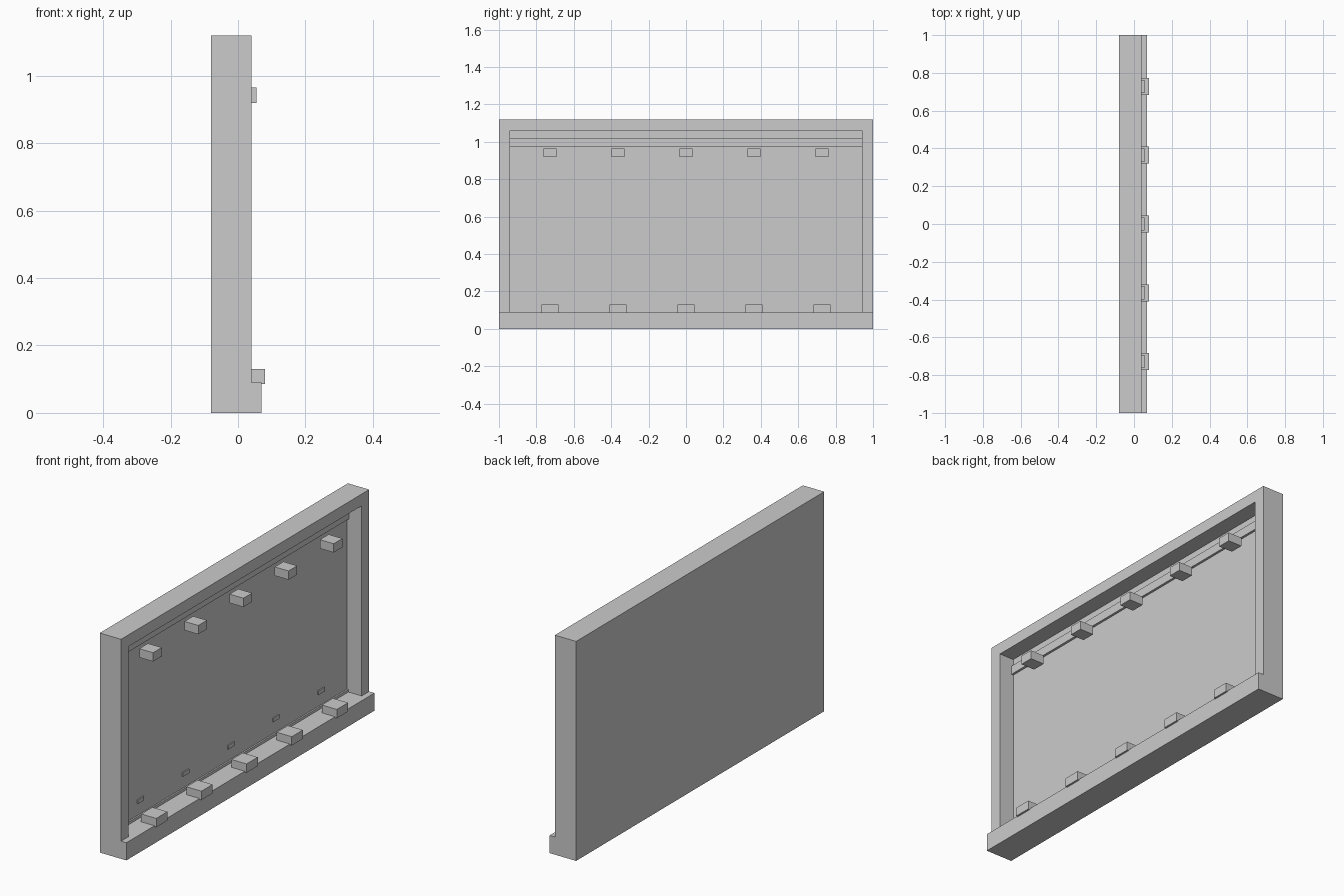
import bpy, bmesh

if "Cube" in bpy.data.objects:
    bpy.data.objects.remove(bpy.data.objects["Cube"])


def mesh_object(name, bm):
    bmesh.ops.recalc_face_normals(bm, faces=bm.faces)
    me = bpy.data.meshes.new(name)
    bm.to_mesh(me)
    bm.free()
    ob = bpy.data.objects.new(name, me)
    bpy.context.collection.objects.link(ob)
    return ob


def box(name, x, y, z):
    """Box from (min, max) ranges on each axis."""
    bm = bmesh.new()
    bmesh.ops.create_cube(bm, size=1)
    for v in bm.verts:
        for i, r in enumerate((x, y, z)):
            v.co[i] = r[0] if v.co[i] < 0 else r[1]
    return mesh_object(name, bm)


def extrude_x(name, profile, x0, x1):
    """Closed (y, z) outline extruded along x."""
    bm = bmesh.new()
    face = bm.faces.new([bm.verts.new((x0, y, z)) for y, z in profile])
    ext = bmesh.ops.extrude_face_region(bm, geom=[face], use_keep_orig=True)
    for g in ext["geom"]:
        if isinstance(g, bmesh.types.BMVert):
            g.co.x = x1
    return mesh_object(name, bm)


BACK, FRONT, PANEL = -0.08, 0.04, -0.043
HEIGHT, INNER_Y, INNER_Z, LEDGE_Z = 1.12, 0.94, 1.06, 0.09

# Surround: sides and top as one upside-down U
extrude_x("frame", [(-1, LEDGE_Z), (-1, HEIGHT), (1, HEIGHT), (1, LEDGE_Z),
                    (INNER_Y, LEDGE_Z), (INNER_Y, INNER_Z),
                    (-INNER_Y, INNER_Z), (-INNER_Y, LEDGE_Z)], BACK, FRONT)

# Recessed panel and deeper bottom ledge
box("panel", (BACK, PANEL), (-INNER_Y, INNER_Y), (LEDGE_Z, INNER_Z))
box("ledge", (BACK, 0.07), (-1, 1), (0, LEDGE_Z))

# Thin strips on the panel, near the top and along the ledge
box("top_rail", (PANEL, PANEL + 0.012), (-INNER_Y, INNER_Y), (0.975, 1.02))
box("bottom_strip", (PANEL, PANEL + 0.008), (-INNER_Y, INNER_Y), (LEDGE_Z, 0.103))

# Rows of five pegs and small panel studs
for i in range(5):
    y = (i - 2) * 0.364
    box(f"upper_peg_{i + 1}", (-0.023, 0.055), (y - 0.035, y + 0.035), (0.92, 0.965))
    box(f"lower_peg_{i + 1}", (-0.005, 0.08), (y - 0.045, y + 0.045), (0.085, 0.13))
    box(f"stud_{i + 1}", (PANEL, PANEL + 0.006), (y - 0.025, y + 0.025), (0.165, 0.185))
